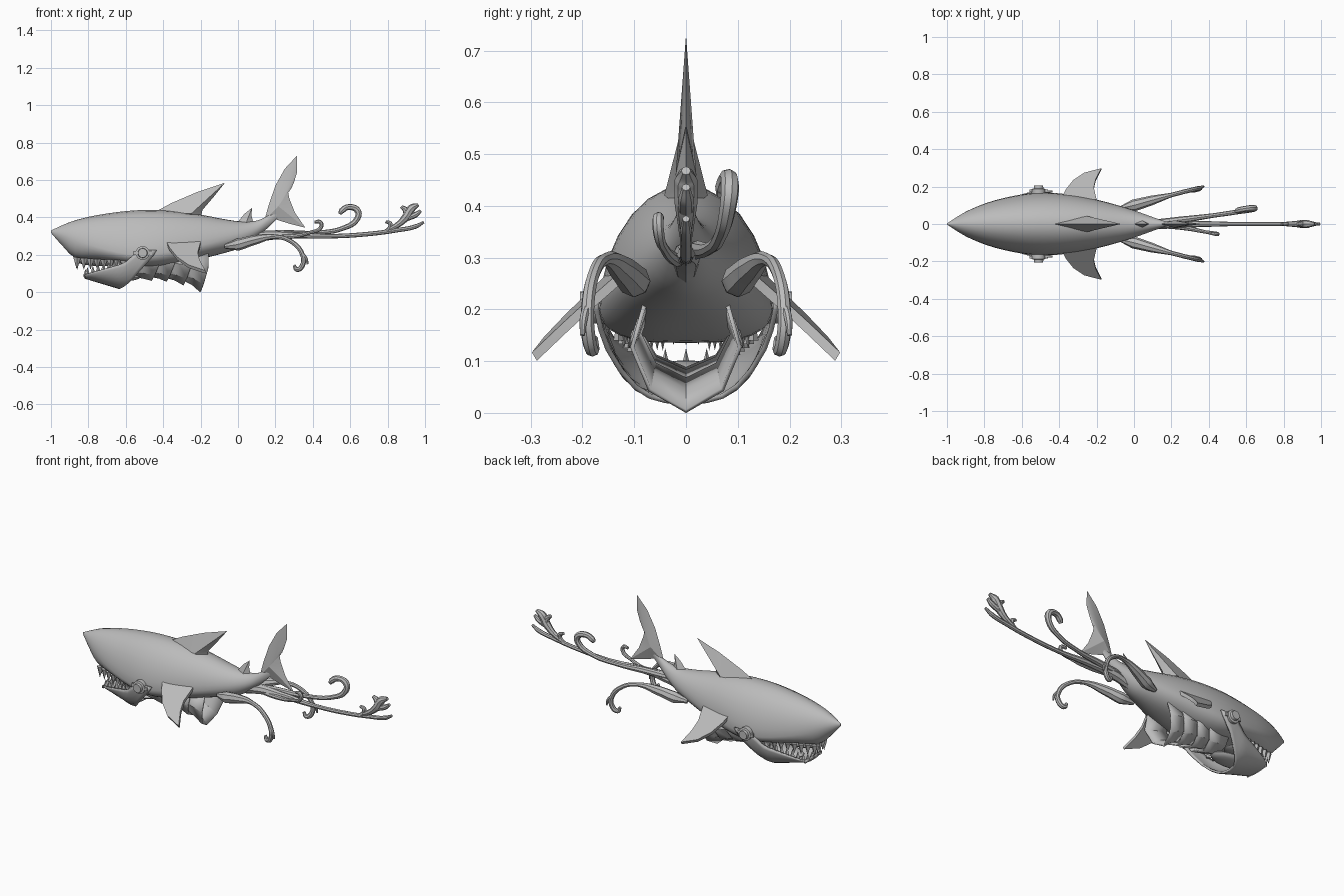
import bpy, bmesh, math
from mathutils import Vector

if "Cube" in bpy.data.objects:
    bpy.data.objects.remove(bpy.data.objects["Cube"])

grey = bpy.data.materials.new("plain grey")
grey.use_nodes = True
grey.diffuse_color = (0.5, 0.5, 0.5, 1)
grey.node_tree.nodes["Principled BSDF"].inputs["Base Color"].default_value = (0.5, 0.5, 0.5, 1)


def select(ob):
    bpy.ops.object.select_all(action='DESELECT')
    ob.select_set(True)
    bpy.context.view_layer.objects.active = ob


def finish(name, bm, angle=40, thickness=0):
    bmesh.ops.remove_doubles(bm, verts=bm.verts, dist=0.0002)
    bmesh.ops.recalc_face_normals(bm, faces=bm.faces)
    me = bpy.data.meshes.new(name)
    bm.to_mesh(me)
    bm.free()
    ob = bpy.data.objects.new(name, me)
    bpy.context.collection.objects.link(ob)
    me.materials.append(grey)
    if thickness:
        mod = ob.modifiers.new("thickness", 'SOLIDIFY')
        mod.thickness = thickness
        mod.offset = 0
    select(ob)
    bpy.ops.object.shade_smooth_by_angle(angle=math.radians(angle))
    return ob


def loft(name, rings, closed=False, angle=40, thickness=0):
    """Skin a list of cross-sections; closed rings get end caps."""
    bm = bmesh.new()
    rows = [[bm.verts.new(p) for p in r] for r in rings]
    n = len(rows[0])
    for a, b in zip(rows, rows[1:]):
        for i in range(n if closed else n - 1):
            j = (i + 1) % n
            bm.faces.new((a[i], a[j], b[j], b[i]))
    if closed:
        bm.faces.new(rows[0])
        bm.faces.new(rows[-1])
    return finish(name, bm, angle, thickness)


def smooth_stations(rows, steps=3):
    """Catmull-Rom refinement of station tuples."""
    v = [Vector(r) for r in rows]
    out = []
    for i in range(len(v) - 1):
        p0, p1, p2, p3 = v[max(i - 1, 0)], v[i], v[i + 1], v[min(i + 2, len(v) - 1)]
        for k in range(steps):
            t = k / steps
            out.append(0.5 * (2 * p1 + (p2 - p0) * t + (2 * p0 - 5 * p1 + 4 * p2 - p3) * t * t
                              + (3 * p1 - p0 - 3 * p2 + p3) * t ** 3))
    return out + [v[-1]]


def blade(name, outline, centre, half, place):
    """Thin fin with an edge rim and a thicker spine point on each side."""
    bm = bmesh.new()
    rim = [bm.verts.new(place(u, v, 0)) for u, v in outline]
    for s in (-1, 1):
        mid = bm.verts.new(place(*centre, s * half))
        for i in range(len(rim)):
            bm.faces.new((rim[i], rim[(i + 1) % len(rim)], mid))
    return finish(name, bm, 30)


def tendril(name, pts):
    """Tapered tube through (x, y, z, radius) points."""
    cu = bpy.data.curves.new(name, 'CURVE')
    cu.dimensions = '3D'
    cu.bevel_depth = 1
    cu.bevel_resolution = 2
    cu.resolution_u = 6
    cu.use_fill_caps = True
    sp = cu.splines.new('BEZIER')
    sp.bezier_points.add(len(pts) - 1)
    for bp, (x, y, z, r) in zip(sp.bezier_points, pts):
        bp.co = (x, y, z)
        bp.radius = r
        bp.handle_left_type = bp.handle_right_type = 'AUTO'
    cu.materials.append(grey)
    ob = bpy.data.objects.new(name, cu)
    bpy.context.collection.objects.link(ob)
    select(ob)
    bpy.ops.object.convert(target='MESH')
    bpy.ops.object.shade_smooth_by_angle(angle=math.radians(40))


# Body: x, half width, top, height of widest line, bottom, floor squareness
stations = [(-1, .002, .33, .325, .318, 1), (-.94, .042, .358, .305, .25, 1), (-.87, .08, .385, .278, .185, .9),
            (-.75, .125, .413, .24, .17, .75), (-.6, .158, .434, .205, .15, .6), (-.48, .168, .44, .2, .135, .6),
            (-.35, .158, .435, .22, .145, .7), (-.2, .13, .415, .25, .178, .9), (-.08, .098, .392, .28, .208, 1),
            (.02, .066, .378, .305, .24, 1), (.1, .037, .383, .335, .295, 1), (.16, .017, .41, .38, .345, 1),
            (.21, .006, .44, .42, .395, 1)]
rings = []
for x, w, top, mid, low, sq in smooth_stations(stations):
    ring = []
    for k in range(28):
        a = 2 * math.pi * k / 28
        c, s = math.cos(a), math.sin(a)
        if s >= 0:
            ring.append((x, w * c, mid + (top - mid) * s ** 1.1))
        else:
            ring.append((x, w * math.copysign(abs(c) ** sq, c), mid + (mid - low) * s))
    rings.append(ring)
loft("body", rings, True)

# Lower jaw: rounded trough whose rear edge is cut forward under the chin
rings = []
for i in range(13):
    u = i / 12
    ring = []
    for k in range(17):
        a = math.pi * k / 16
        side, down = math.cos(a), math.sin(a)
        x = -.82 + u * (.385 - .20 * down ** 1.5)
        f = (x + .82) / .385
        w = .075 + .1 * min(1, f * 1.3) ** .8
        lip = .095 + .06 * min(1, f / .55) + .07 * max(0, min(1, (f - .55) / .2))
        keel = .078 - .058 * min(1, f / .5)
        ring.append((x, w * math.copysign(abs(side) ** .8, side), lip - (lip - keel) * down ** 1.2))
    rings.append(ring)
loft("lower_jaw", rings, thickness=.01)

# Jaw front wall closing the chin
loft("chin", [[(-.82, y, .095 if i else .08) for y in (-.075, -.03, .03, .075)] for i in (0, 1)], thickness=.008)

# Throat: overlapping flared plates with a keeled section
plate_section = [(-.08, 1), (-.104, .6), (-.07, .2), (0, 0), (.07, .2), (.104, .6), (.08, 1)]
for n, (x0, x1, z0, z1) in enumerate([(-.56, -.44, .085, .065), (-.46, -.36, .085, .06),
                                      (-.38, -.27, .08, .04), (-.29, -.18, .065, .003)]):
    rings = []
    for t in (0, .5, 1):
        ring = []
        for y, h in plate_section:
            lowest = z0 + (z1 - z0) * t ** 1.5
            x = x0 + (x1 - x0) * t + (.045 * math.sin(h * math.pi * .6) - .02) * t
            ring.append((x, y * (.86 + .14 * t), lowest + (.21 - lowest) * h))
        rings.append(ring)
    loft(f"throat_plate_{n + 1}", rings, angle=30, thickness=.008)

# Teeth in both jaws
bm = bmesh.new()


def tooth(x, y, z, h, r):
    base = [bm.verts.new((x + r * math.cos(a), y + r * .7 * math.sin(a), z))
            for a in (0, math.pi / 2, math.pi, 3 * math.pi / 2)]
    tip = bm.verts.new((x, y, z + h))
    bm.faces.new(base)
    for i in range(4):
        bm.faces.new((base[i], base[(i + 1) % 4], tip))


for s in (-1, 1):
    for i in range(8):
        t = i / 7
        tooth(-.86 + .25 * t, s * (.045 + .075 * t), .185 - .015 * t, -.065 + .02 * t, .02)
        tooth(-.805 + .2 * t, s * (.068 + .062 * t), .09 + .05 * t, .045, .015)
for y in (-.04, 0, .04):
    tooth(-.865, y * .6, .19, -.06, .016)
    tooth(-.815, y, .085, .04, .014)
finish("teeth", bm, 20)

# Upper gum and tongue
for name, c, size in (("upper_gum", (-.73, 0, .165), (.13, .07, .025)), ("tongue", (-.64, 0, .08), (.12, .06, .022))):
    bm = bmesh.new()
    bmesh.ops.create_uvsphere(bm, u_segments=16, v_segments=8, radius=1)
    for v in bm.verts:
        v.co = Vector([c[i] + v.co[i] * size[i] for i in range(3)])
    finish(name, bm)

for s, side in ((1, "left"), (-1, "right")):
    # Eye: stepped disc facing sideways
    profile = [(.0, .15), (.037, .15), (.037, .187), (.026, .19), (.024, .205), (.0, .205)]
    loft("eye_" + side, [[(-.51 + r * math.cos(k * math.pi / 10), s * y, .21 + r * math.sin(k * math.pi / 10))
                          for k in range(21)] for r, y in profile])
    bm = bmesh.new()
    bmesh.ops.create_cube(bm, size=1)
    for v in bm.verts:
        v.co = Vector((-.51 + v.co.x * .1, s * (.178 + v.co.y * .012), .21 + v.co.z * .02))
    finish("eye_bracket_" + side, bm)

    # Pectoral fin sloping outward and down
    fin = [(-.39, .13), (-.365, .18), (-.325, .23), (-.265, .27), (-.175, .293), (-.205, .235), (-.215, .19), (-.2, .125)]
    bm = bmesh.new()
    layers = [[bm.verts.new((x, s * (y + d * .6), .268 - .9 * (y - .13) + d - .1 * (x + .3))) for x, y in fin]
              for d in (-.008, .008)]
    for layer in layers:
        bm.faces.new(layer)
    for i in range(len(fin)):
        j = (i + 1) % len(fin)
        bm.faces.new((layers[0][i], layers[0][j], layers[1][j], layers[1][i]))
    finish("pectoral_fin_" + side, bm, 30)

    # Drooping side whisker
    tendril("side_whisker_" + side, [(-.07, s * .085, .245, .012), (0, s * .1, .255, .032), (.09, s * .125, .28, .026),
                                     (.2, s * .155, .297, .012), (.29, s * .178, .268, .012), (.345, s * .19, .2, .013),
                                     (.345, s * .188, .145, .014), (.315, s * .18, .122, .013), (.3, s * .178, .145, .008)])
    tendril("whisker_curl_" + side, [(.34, s * .19, .21, .009), (.365, s * .198, .18, .008), (.372, s * .2, .15, .005)])


# Upright fins
def upright(x, z, y):
    return (x, y, z)


blade("dorsal_fin", [(-.46, .42), (-.36, .475), (-.22, .535), (-.07, .585), (-.13, .51), (-.19, .44), (-.2, .39)],
      (-.25, .42), .042, upright)
blade("dorsal_spur", [(-.3, .41), (-.19, .452), (-.21, .39)], (-.23, .41), .015, upright)
blade("rear_dorsal_fin", [(-.01, .365), (.035, .42), (.075, .452), (.072, .41), (.085, .36)], (.045, .375), .018, upright)
blade("tail_fin", [(.14, .38), (.165, .47), (.2, .57), (.25, .66), (.315, .73), (.316, .64), (.298, .585), (.285, .555),
                   (.265, .55), (.275, .5), (.305, .425), (.36, .345), (.28, .365), (.2, .39)], (.215, .46), .02, upright)

# Trailing streamers
tendril("centre_streamer", [(.03, 0, .27, .02), (.13, 0, .3, .028), (.28, 0, .305, .019), (.5, 0, .3, .012),
                            (.7, 0, .312, .012), (.85, 0, .332, .012), (.95, 0, .352, .012), (.993, 0, .375, .007)])
tendril("streamer_bud", [(.74, 0, .315, .008), (.8, 0, .335, .009), (.815, 0, .365, .012), (.79, 0, .378, .008)])
tendril("streamer_leaf", [(.77, 0, .318, .008), (.86, 0, .365, .016), (.9, 0, .405, .022), (.93, 0, .45, .022),
                          (.965, 0, .468, .009)])
tendril("leaf_front_lobe", [(.9, 0, .4, .016), (.895, 0, .44, .016), (.872, 0, .458, .009)])
tendril("leaf_rear_lobe", [(.9, 0, .395, .016), (.95, 0, .415, .015), (.978, 0, .436, .008)])
tendril("large_curl", [(.1, .005, .31, .018), (.25, .022, .315, .018), (.42, .045, .318, .012), (.56, .066, .342, .013),
                       (.635, .08, .39, .016), (.64, .085, .435, .018), (.59, .08, .455, .016), (.555, .072, .435, .016),
                       (.545, .068, .42, .01)])
tendril("small_curl", [(.12, -.005, .3, .015), (.28, -.022, .298, .013), (.38, -.042, .318, .009),
                       (.445, -.053, .35, .011), (.44, -.054, .375, .011), (.41, -.05, .376, .008)])
